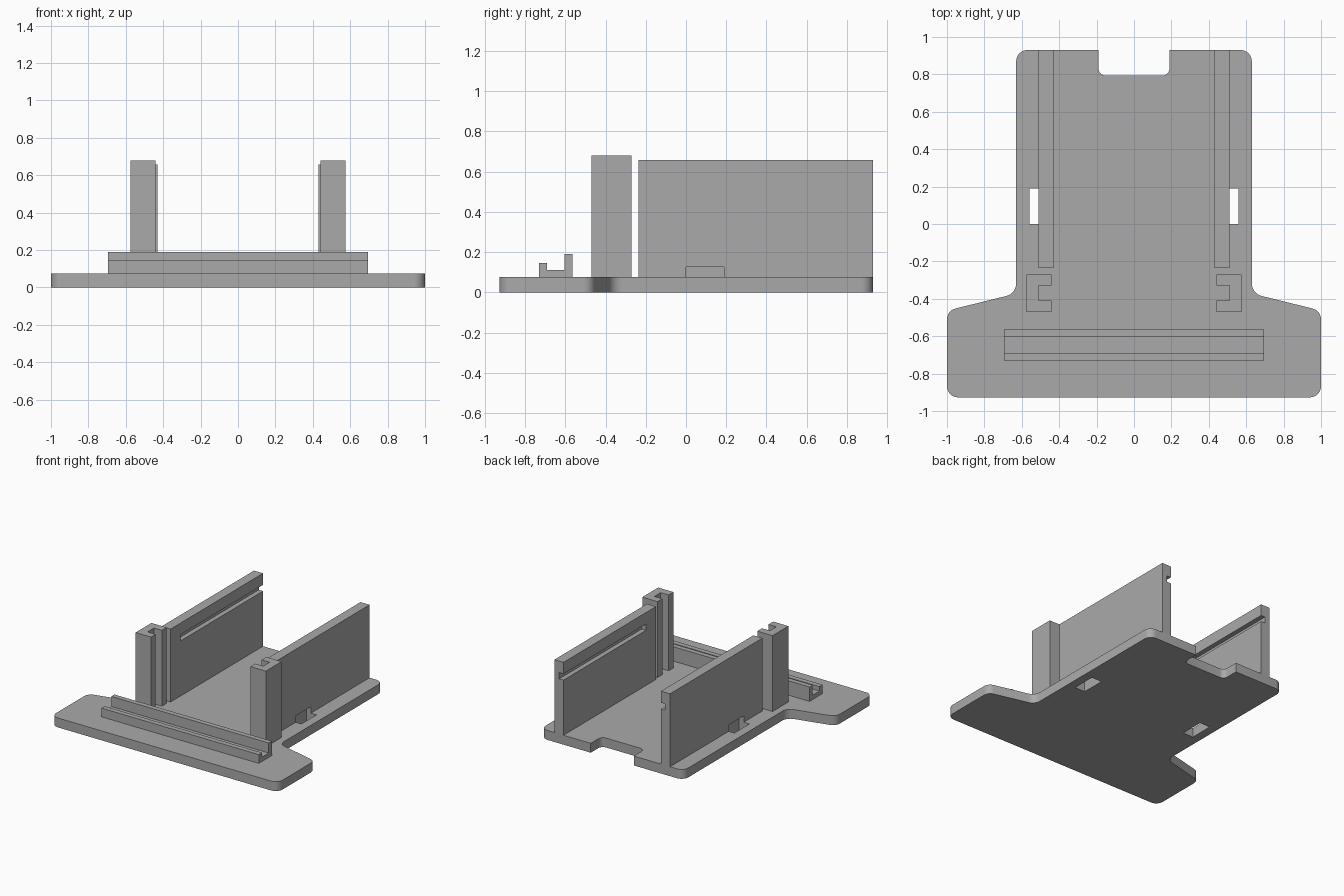
import bpy
import bmesh
from math import sin, tan
from mathutils import Vector

if "Cube" in bpy.data.objects:
    bpy.data.objects.remove(bpy.data.objects["Cube"], do_unlink=True)

grey = bpy.data.materials.new("plain grey")
grey.use_nodes = True
grey.diffuse_color = (0.4, 0.4, 0.4, 1)
grey.node_tree.nodes["Principled BSDF"].inputs["Base Color"].default_value = grey.diffuse_color

BASE_TOP = 0.075


def extrude(name, points, offset):
    """Solid made by sweeping a flat outline of 3D points along an offset."""
    bm = bmesh.new()
    face = bm.faces.new([bm.verts.new(p) for p in points])
    swept = bmesh.ops.extrude_face_region(bm, geom=[face])["geom"]
    bmesh.ops.translate(bm, vec=offset,
                        verts=[v for v in swept if isinstance(v, bmesh.types.BMVert)])
    bmesh.ops.recalc_face_normals(bm, faces=bm.faces)
    mesh = bpy.data.meshes.new(name)
    bm.to_mesh(mesh)
    bm.free()
    mesh.materials.append(grey)
    obj = bpy.data.objects.new(name, mesh)
    bpy.context.collection.objects.link(obj)
    return obj


def box(name, x, y, z):
    ring = [(x[0], y[0], z[0]), (x[1], y[0], z[0]), (x[1], y[1], z[0]), (x[0], y[1], z[0])]
    return extrude(name, ring, (0, 0, z[1] - z[0]))


def cut(target, cutter):
    """Subtract the cutter from the target and keep the cutter for reuse."""
    cutter.hide_render = True
    mod = target.modifiers.new("cut", 'BOOLEAN')
    mod.operation = 'DIFFERENCE'
    mod.solver = 'EXACT'
    mod.object = cutter
    bpy.ops.object.select_all(action='DESELECT')
    bpy.context.view_layer.objects.active = target
    target.select_set(True)
    bpy.ops.object.modifier_apply(modifier=mod.name)


def rounded(corners, steps=8):
    """Outline from (x, y, radius) corners, with true arcs."""
    out = []
    for i, (x, y, r) in enumerate(corners):
        p = Vector((x, y))
        if r == 0:
            out.append((x, y, 0))
            continue
        a = (Vector(corners[i - 1][:2]) - p).normalized()
        b = (Vector(corners[(i + 1) % len(corners)][:2]) - p).normalized()
        half = a.angle(b) / 2
        reach = r / tan(half)
        centre = p + (a + b).normalized() * (r / sin(half))
        start, end = p + a * reach - centre, p + b * reach - centre
        sweep = start.angle(end)
        for k in range(steps + 1):
            t = k / steps
            q = centre + (start * sin((1 - t) * sweep) + end * sin(t * sweep)) / sin(sweep)
            out.append((q.x, q.y, 0))
    return out


# Base plate: wide front, narrow body, notch in the back edge
right_half = [(1, -0.927, 0.06), (1, -0.463, 0.06), (0.63, -0.372, 0.07),
              (0.63, 0.93, 0.06), (0.19, 0.93, 0), (0.19, 0.793, 0.04)]
left_half = [(-x, y, r) for x, y, r in reversed(right_half)]
base = extrude("base_plate", rounded(right_half + left_half), (0, 0, BASE_TOP))

# Stepped rail across the front
rail_profile = [(-0.73, BASE_TOP), (-0.73, 0.145), (-0.69, 0.145), (-0.69, 0.11),
                (-0.605, 0.11), (-0.605, 0.19), (-0.565, 0.19), (-0.565, BASE_TOP)]
extrude("front_rail", [(-0.695, y, z) for y, z in rail_profile], (1.39, 0, 0))

# U-shaped outline of the posts, open towards the middle
post_profile = [(0.44, -0.47), (0.575, -0.47), (0.575, -0.27), (0.44, -0.27),
                (0.44, -0.33), (0.51, -0.33), (0.51, -0.41), (0.44, -0.41)]

for side, s in (("left", 1), ("right", -1)):
    extrude(side + "_post", [(s * x, y, BASE_TOP) for x, y in post_profile], (0, 0, 0.605))
    wall = box(side + "_wall", (s * 0.43, s * 0.51), (-0.235, 0.93), (BASE_TOP, 0.657))

    # Groove on the inner face, open at the back
    groove = box("groove_cutter", (s * 0.40, s * 0.468), (-0.11, 1.0), (0.515, 0.565))
    # Latch slot through the base and into the foot of the wall
    slot = box("slot_cutter", (s * 0.47, s * 0.56), (0.0, 0.19), (-0.05, 0.125))
    cut(wall, groove)
    cut(wall, slot)
    cut(base, slot)
    for helper in (groove, slot):
        bpy.data.objects.remove(helper, do_unlink=True)

# Smooth the rounded corners of the plate, keeping its edges crisp
bpy.ops.object.select_all(action='DESELECT')
bpy.context.view_layer.objects.active = base
base.select_set(True)
bpy.ops.object.shade_smooth_by_angle()
